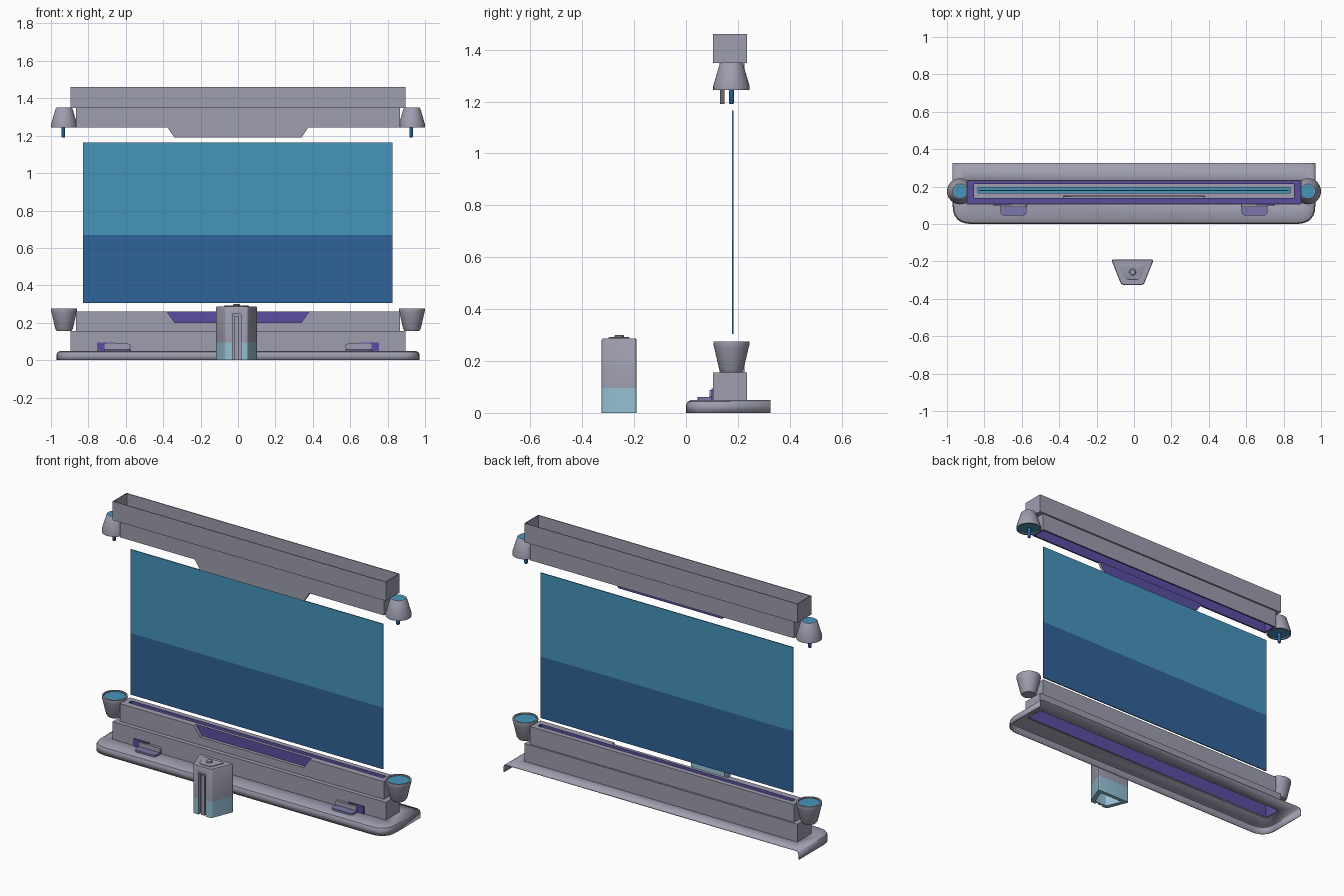
import bpy, bmesh, math
from mathutils import Vector

if "Cube" in bpy.data.objects:
    bpy.data.objects.remove(bpy.data.objects["Cube"])

def material(name, c):
    m = bpy.data.materials.new(name)
    m.diffuse_color = (*c, 1)
    m.use_nodes = True
    m.node_tree.nodes["Principled BSDF"].inputs["Base Color"].default_value = m.diffuse_color
    return m

GREY, PURPLE, TEAL, NAVY, PALE, MAUVE = range(6)
MATS = [material("grey", (.34, .34, .43)), material("purple", (.10, .076, .35)),
        material("teal", (.06, .30, .50)), material("deep blue", (.03, .125, .32)),
        material("pale blue", (.30, .53, .65)), material("mauve", (.20, .185, .40))]

def finish(bm, name):
    me = bpy.data.meshes.new(name)
    bm.to_mesh(me)
    bm.free()
    for m in MATS:
        me.materials.append(m)
    ob = bpy.data.objects.new(name, me)
    bpy.context.collection.objects.link(ob)
    return ob

def rings(name, loops, mats, start=None, end=None, torus=False):
    """Bridge a chain of closed loops; one material per band, optional caps."""
    bm = bmesh.new()
    vs = [[bm.verts.new(p) for p in lp] for lp in loops]
    if torus:
        vs.append(vs[0])
    for a, b, m in zip(vs, vs[1:], mats):
        n = len(a)
        for i in range(n):
            j = (i + 1) % n
            bm.faces.new((a[i], a[j], b[j], b[i])).material_index = m
    if start is not None:
        bm.faces.new(vs[0]).material_index = start
    if end is not None:
        bm.faces.new(vs[-1]).material_index = end
    bmesh.ops.recalc_face_normals(bm, faces=bm.faces)
    return finish(bm, name)

def rect(hx, y0, y1, z):
    return [(-hx, y0, z), (hx, y0, z), (hx, y1, z), (-hx, y1, z)]

def circle(cx, cy, r, z, n=32):
    return [(cx + r * math.cos(2 * math.pi * i / n), cy + r * math.sin(2 * math.pi * i / n), z)
            for i in range(n)]

def box(name, x0, x1, y0, y1, z0, z1, m=GREY):
    lo = [(x0, y0), (x1, y0), (x1, y1), (x0, y1)]
    return rings(name, [[(x, y, z0) for x, y in lo], [(x, y, z1) for x, y in lo]], [m], m, m)

def rounded(pts, radii, seg=6):
    """Polygon with rounded corners where the radius is above zero."""
    out = []
    for i, (p, r) in enumerate(zip(pts, radii)):
        p = Vector(p)
        if r <= 0:
            out.append(p)
            continue
        a = p + (Vector(pts[i - 1]) - p).normalized() * r
        b = p + (Vector(pts[(i + 1) % len(pts)]) - p).normalized() * r
        for k in range(seg + 1):
            t = k / seg
            out.append(a * (1 - t) ** 2 + p * 2 * t * (1 - t) + b * t * t)
    return [(v.x, v.y) for v in out]

def cut(ob, cutter):
    cutter.hide_render = True
    cutter.hide_set(True)
    cutter.display_type = 'WIRE'
    md = ob.modifiers.new("cut", 'BOOLEAN')
    md.operation, md.object, md.solver = 'DIFFERENCE', cutter, 'EXACT'

def trapezoid(name, hx0, z0, hx1, z1, y0, y1):
    lo = [(-hx0, z0), (hx0, z0), (hx1, z1), (-hx1, z1)]
    return rings(name, [[(x, y0, z) for x, z in lo], [(x, y1, z) for x, z in lo]],
                 [GREY], GREY, PURPLE)

# base plate: thin shell, rounded front and sides, open back, hole under the body
bm = bmesh.new()
prev = None
for d, z in [(0, 0), (0, .03), (.006, .043), (.02, .05)]:
    path = rounded([(-.97 + d, .325), (-.97 + d, d), (.97 - d, d), (.97 - d, .325)],
                   [0, .1 - d, .1 - d, 0])
    cur = [bm.verts.new((x, y, z)) for x, y in path]
    if prev:
        for i in range(len(cur) - 1):
            bm.faces.new((prev[i], prev[i + 1], cur[i + 1], cur[i]))
    prev = cur
hole = [bm.verts.new(p) for p in rect(.885, .115, .225, .05)]
edges = [bm.edges.get((a, b)) or bm.edges.new((a, b))
         for lp in (prev, hole) for a, b in zip(lp, lp[1:] + lp[:1])]
bmesh.ops.triangle_fill(bm, edges=edges, use_beauty=True, use_dissolve=False)
bmesh.ops.recalc_face_normals(bm, faces=bm.faces)
if sum(f.normal.z * f.calc_area() for f in bm.faces) < 0:
    bmesh.ops.reverse_faces(bm, faces=bm.faces)
base = finish(bm, "base_plate")
sol = base.modifiers.new("thickness", 'SOLIDIFY')
sol.thickness, sol.offset = .005, -1

# lower body: stepped hollow housing with a slot for the screen
lower = rings("lower_body", [
    rect(.835, .15, .215, .19), rect(.835, .15, .215, .148), rect(.885, .115, .225, .148),
    rect(.885, .115, .225, .045), rect(.895, .105, .235, .045), rect(.895, .105, .235, .155),
    rect(.865, .13, .225, .155), rect(.865, .13, .225, .26), rect(.835, .167, .195, .26),
    rect(.835, .167, .195, .225)],
    [PURPLE, PURPLE, PURPLE, GREY, GREY, GREY, GREY, GREY, PURPLE], PURPLE, TEAL)
cut(lower, trapezoid("notch_cutter", .34, .202, .388, .272, .11, .149))

# upper body: open stepped tube with a hanging front tab
rings("upper_body", [
    rect(.865, .13, .225, 1.245), rect(.865, .13, .225, 1.348), rect(.895, .105, .235, 1.348),
    rect(.895, .105, .235, 1.46), rect(.89, .11, .23, 1.46), rect(.89, .11, .23, 1.354),
    rect(.855, .14, .215, 1.354), rect(.855, .14, .215, 1.245)],
    [GREY, GREY, GREY, GREY, GREY, PURPLE, PURPLE, PURPLE], torus=True)
trapezoid("upper_tab", .34, 1.19, .38, 1.25, .131, .148)

# screen: two flat colours
box("screen_upper", -.83, .825, .177, .183, .67, 1.165, TEAL)
box("screen_lower", -.83, .825, .177, .183, .305, .67, NAVY)

# end cups, pegs and front latches on both sides
for s, side in ((-1, "left"), (1, "right")):
    cx, cy = s * .93, .175
    prof = [(.038, .155), (.047, .168), (.066, .25), (.07, .265), (.069, .275), (.06, .275), (.06, .268)]
    rings("lower_cup_" + side, [circle(cx, cy, r, z) for r, z in prof], [GREY] * 6, GREY, TEAL)
    prof = [(.06, 1.252), (.06, 1.245), (.07, 1.245), (.07, 1.26), (.045, 1.345), (.04, 1.35), (.036, 1.35)]
    rings("upper_cup_" + side, [circle(cx, cy, r, z) for r, z in prof], [GREY] * 6, TEAL, TEAL)
    px = cx - .004
    rings("peg_" + side, [circle(px, cy, .007, 1.19, 16), circle(px, cy, .01, 1.196, 16),
                          circle(px, cy, .01, 1.253, 16)], [NAVY, NAVY], NAVY, NAVY)
    pad = rounded([(s * .575, .106), (s * .575, .045), (s * .715, .045), (s * .715, .106)],
                  [0, .025, .025, 0])
    rings("latch_pad_" + side, [[(x, y, z) for x, y in pad] for z in (.049, .061)],
          [MAUVE], MAUVE, MAUVE)
    plate = rounded([(s * .575, .058), (s * .715, .058), (s * .715, .088), (s * .575, .088)], [.012] * 4)
    rings("latch_plate_" + side, [[(x, y, z) for x, z in plate] for y in (.09, .106)],
          [GREY], GREY, GREY)
    x0, x1 = sorted((s * .655, s * .755))
    box("latch_back_" + side, x0, x1, .098, .106, .05, .094, PURPLE)

# front post: hollow rounded trapezoid with a pale foot
PX, PY = -.008, -.257
outline = rounded([(-.122, -.19), (-.068, -.325), (.052, -.325), (.106, -.19)], [.012] * 4, 4)

def post(k, z):
    return [(PX + (x - PX) * k, PY + (y - PY) * k, z) for x, y in outline]

body = rings("front_post", [post(.68, .275), post(.68, 0), post(1, 0), post(1, .095),
                            post(1, .28), post(.96, .286)],
             [PALE, PALE, PALE, GREY, GREY], PALE, GREY)
cut(body, box("groove_cutter", -.03, .016, -.35, -.308, -.1, .248))
box("post_bar", -.018, .004, -.32, -.306, 0, .235)
rings("post_lid", [post(.6, .284), post(.6, .29), post(.56, .292)], [GREY, GREY], GREY, GREY)
rings("post_knob", [circle(PX, PY, r, z, 20) for r, z in ((.018, .288), (.018, .297), (.014, .301))],
      [GREY, GREY], GREY, GREY)

# smooth curved surfaces, keep hard edges
for ob in list(bpy.context.scene.objects):
    if ob.hide_render:
        continue
    bpy.ops.object.select_all(action='DESELECT')
    ob.select_set(True)
    bpy.context.view_layer.objects.active = ob
    bpy.ops.object.shade_smooth_by_angle(angle=math.radians(30))
